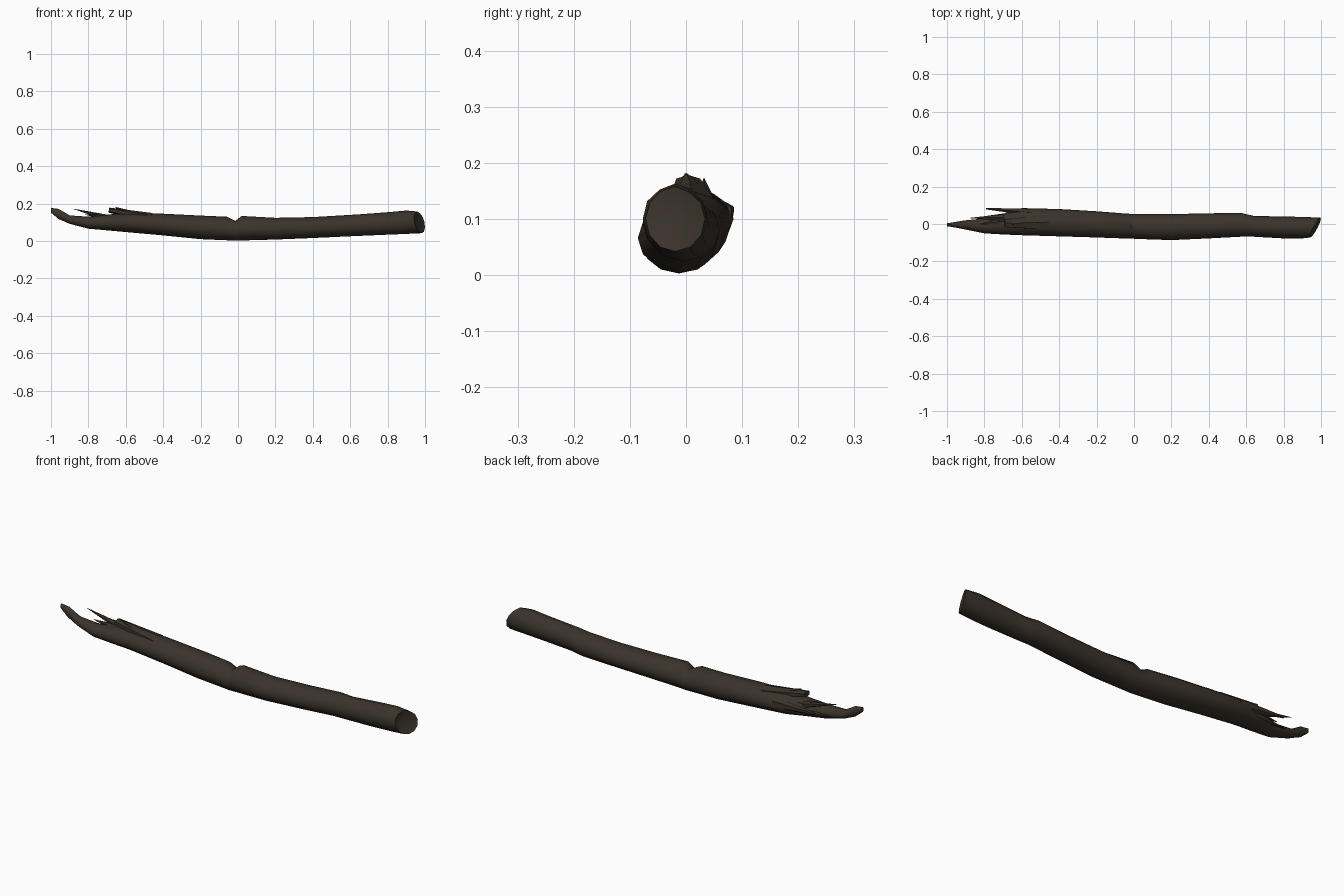
import bpy
import bmesh
import math
from mathutils import Vector, Matrix

cube = bpy.data.objects.get("Cube")
if cube:
    bpy.data.objects.remove(cube, do_unlink=True)

# One dark bark colour for the whole log
bark = bpy.data.materials.new("dark_bark_brown")
bark.use_nodes = True
BARK_COLOUR = (0.043, 0.033, 0.024, 1.0)
bark.diffuse_color = BARK_COLOUR
bark.node_tree.nodes["Principled BSDF"].inputs["Base Color"].default_value = BARK_COLOUR


def finish(bm, name, angle):
    """Turn a bmesh into a shaded object with the bark material."""
    bmesh.ops.recalc_face_normals(bm, faces=bm.faces)
    mesh = bpy.data.meshes.new(name)
    bm.to_mesh(mesh)
    bm.free()
    obj = bpy.data.objects.new(name, mesh)
    bpy.context.collection.objects.link(obj)
    mesh.materials.append(bark)
    bpy.ops.object.select_all(action="DESELECT")
    obj.select_set(True)
    bpy.context.view_layer.objects.active = obj
    bpy.ops.object.shade_smooth_by_angle(angle=math.radians(angle))
    return obj


# Cross-sections along the trunk: x, front, back, bottom, top
SECTIONS = [
    (-1, -.012, .004, .152, .177),
    (-.96, -.018, .01, .118, .172),
    (-.9, -.03, .02, .092, .137),
    (-.8, -.05, .03, .066, .13),
    (-.7, -.056, .055, .057, .14),
    (-.6, -.06, .085, .048, .153),
    (-.4, -.066, .08, .03, .146),
    (-.2, -.072, .068, .01, .136),
    (-.06, -.077, .057, .004, .13),
    (-.015, -.078, .054, .003, .108),
    (.02, -.08, .053, .003, .134),
    (.2, -.086, .053, .008, .124),
    (.4, -.077, .057, .016, .128),
    (.57, -.068, .06, .024, .138),
    (.64, -.068, .043, .027, .142),
    (.8, -.077, .04, .034, .154),
    (.9, -.077, .038, .038, .163),
    (.97, -.072, .034, .042, .158),
]
SIDES = 12


def trunk_ring(bm, section, is_end):
    x, front, back, bottom, top = section
    ring = []
    for i in range(SIDES):
        a = math.tau * i / SIDES
        c, s = math.cos(a), math.sin(a)
        # Shallow dents on the upper bark, smooth underside
        dent = 1 - 0.07 * max(0, s) * (1 + math.sin(x * 17 + a * 3)) * abs(c)
        y = (front + back) / 2 + (back - front) / 2 * c * dent
        z = (bottom + top) / 2 + (top - bottom) / 2 * s * dent
        slant = 0.027 * c - 0.012 * s if is_end else 0
        ring.append(bm.verts.new((x + slant, y, z)))
    return ring


# Trunk: a lofted skin with a dished cut end and a closed broken tip
bm = bmesh.new()
rings = [trunk_ring(bm, s, s is SECTIONS[-1]) for s in SECTIONS]
for r, q in zip(rings, rings[1:]):
    for i in range(SIDES):
        j = (i + 1) % SIDES
        bm.faces.new((r[i], r[j], q[j], q[i]))
bm.faces.new(rings[0])
hollow = bm.verts.new((.95, -.02, .1))
for i in range(SIDES):
    bm.faces.new((rings[-1][i], rings[-1][(i + 1) % SIDES], hollow))
finish(bm, "log_trunk", 50)


def shard(name, base, tip, width, thickness, blunt=0.05):
    """Tapered splinter running from inside the trunk to its tip."""
    base, tip = Vector(base), Vector(tip)
    axis = (tip - base).normalized()
    side = axis.cross(Vector((0, 0, 1))).normalized()
    up = side.cross(axis)
    frame = Matrix((side, up, axis)).transposed().to_4x4()
    bm = bmesh.new()
    bmesh.ops.create_cone(bm, cap_ends=True, segments=6, radius1=1,
                          radius2=blunt, depth=(tip - base).length)
    bmesh.ops.scale(bm, vec=(width, thickness, 1), verts=bm.verts)
    bmesh.ops.transform(bm, matrix=Matrix.Translation((base + tip) / 2) @ frame,
                        verts=bm.verts)
    finish(bm, name, 30)


# Torn splinters around the broken end
shard("raised_bark_flap", (-.46, .01, .125), (-.69, .004, .165), .045, .025, .55)
shard("upper_bark_peak", (-.56, .01, .14), (-.655, 0, .18), .03, .02, .1)
shard("upright_splinter", (-.7, .035, .125), (-.88, .032, .172), .02, .016)
shard("back_splinter", (-.55, .062, .105), (-.79, .082, .118), .022, .03, .2)
shard("inner_splinter", (-.66, .02, .12), (-.82, .0, .142), .03, .018)
shard("low_back_splinter", (-.66, .04, .09), (-.84, .035, .1), .025, .02)
